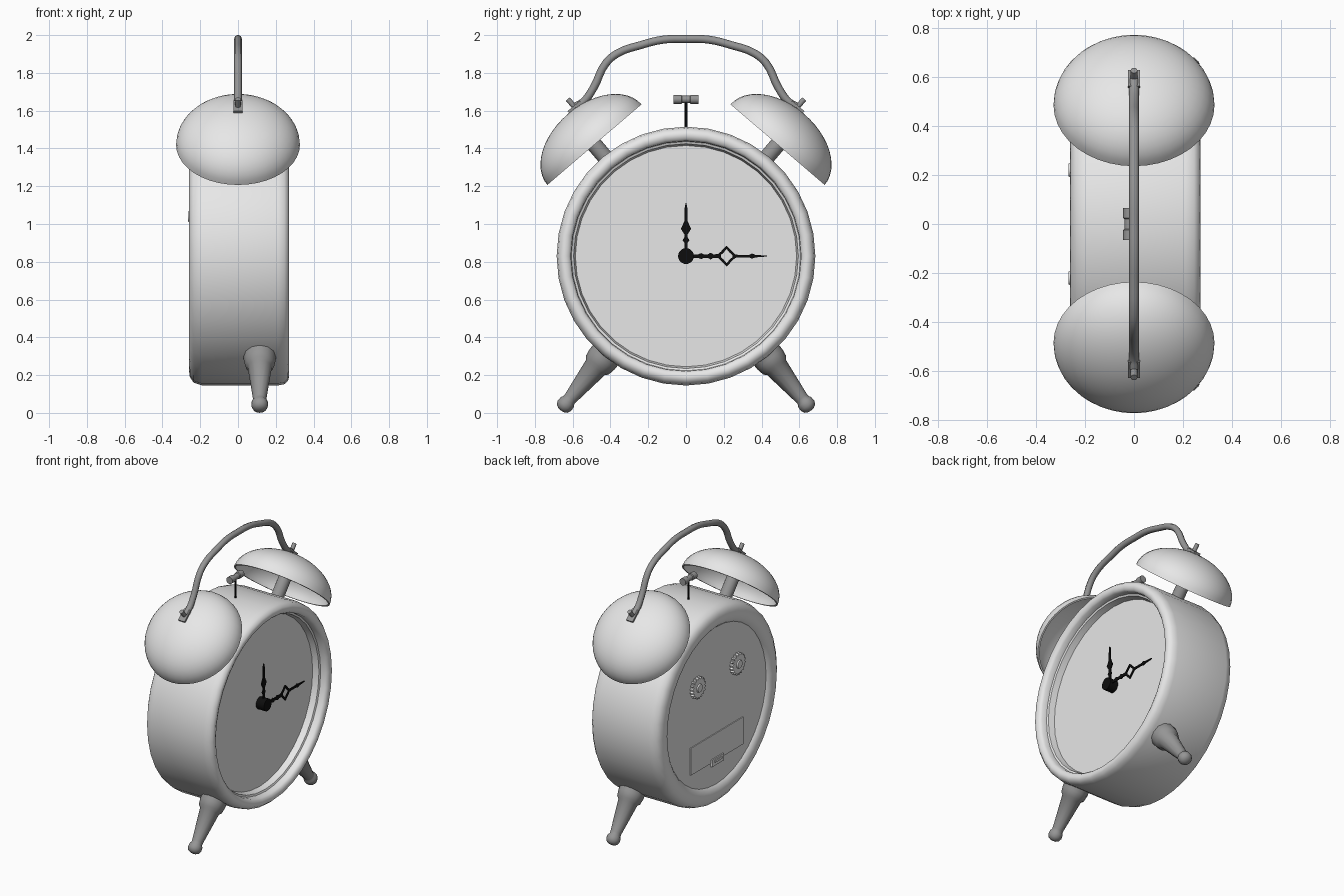
import bpy, bmesh, math
from mathutils import Vector, Matrix

if "Cube" in bpy.data.objects:
    bpy.data.objects.remove(bpy.data.objects["Cube"], do_unlink=True)


def material(name, value):
    m = bpy.data.materials.new(name)
    m.use_nodes = True
    col = (value, value, value, 1)
    m.diffuse_color = col
    m.node_tree.nodes["Principled BSDF"].inputs["Base Color"].default_value = col
    return m


LIGHT = material("light grey", 0.8)
METAL = material("dark metal", 0.3)
BLACK = material("black", 0.004)
CENTRE = Vector((0, 0, 0.83))


def finish(name, bm, mat, angle=40):
    bmesh.ops.recalc_face_normals(bm, faces=bm.faces)
    mesh = bpy.data.meshes.new(name)
    bm.to_mesh(mesh)
    bm.free()
    mesh.materials.append(mat)
    ob = bpy.data.objects.new(name, mesh)
    bpy.context.collection.objects.link(ob)
    bpy.ops.object.select_all(action='DESELECT')
    ob.select_set(True)
    bpy.context.view_layer.objects.active = ob
    bpy.ops.object.shade_smooth_by_angle(angle=math.radians(angle))
    return ob


def lathe(name, profile, origin, axis, mat, segs=32, angle=40, closed=False):
    """Turn (distance along axis, radius) points around an axis."""
    axis = Vector(axis).normalized()
    side = Vector((1, 0, 0)) if abs(axis.x) < 0.5 else Vector((0, 1, 0))
    other = axis.cross(side)
    bm = bmesh.new()
    rings = []
    for s, r in profile:
        base = Vector(origin) + axis * s
        if r == 0:
            rings.append([bm.verts.new(base)] * segs)
            continue
        turn = [2 * math.pi * i / segs for i in range(segs)]
        rings.append([bm.verts.new(base + (side * math.cos(t) + other * math.sin(t)) * r) for t in turn])
    pairs = list(zip(rings, rings[1:]))
    if closed:
        pairs.append((rings[-1], rings[0]))
    for a, b in pairs:
        for i in range(segs):
            j = (i + 1) % segs
            bm.faces.new(list(dict.fromkeys((a[i], a[j], b[j], b[i]))))
    return finish(name, bm, mat, angle)


def rod(name, a, b, r, mat, segs=12):
    d = Vector(b) - Vector(a)
    return lathe(name, [(0, 0), (0, r), (d.length, r), (d.length, 0)], a, d, mat, segs)


def box(name, centre, size, mat, tilt=0):
    bm = bmesh.new()
    m = Matrix.Translation(centre) @ Matrix.Rotation(tilt, 4, 'X') @ Matrix.Diagonal((*size, 1))
    bmesh.ops.create_cube(bm, size=1, matrix=m)
    return finish(name, bm, mat)


def plate(name, outline, x, thick, mat):
    """Extrude a (y, z) outline along x."""
    bm = bmesh.new()
    face = bm.faces.new([bm.verts.new((x, y, z)) for y, z in outline])
    new = bmesh.ops.extrude_face_region(bm, geom=[face])["geom"]
    bmesh.ops.translate(bm, vec=(thick, 0, 0), verts=[v for v in new if isinstance(v, bmesh.types.BMVert)])
    return finish(name, bm, mat)


# Case: rounded drum with a stepped front bezel, dial and recessed back
case = [(-0.235, 0.55), (-0.25, 0.565), (-0.26, 0.6), (-0.255, 0.64), (-0.235, 0.67), (-0.19, 0.685),
        (0.21, 0.685), (0.245, 0.678), (0.265, 0.66), (0.27, 0.64), (0.262, 0.62),
        (0.25, 0.61), (0.215, 0.607), (0.21, 0.595), (0.165, 0.585)]
lathe("case", case, CENTRE, (1, 0, 0), LIGHT, 36)
lathe("dial", [(0.168, 0), (0.168, 0.59)], CENTRE, (1, 0, 0), LIGHT, 36)
lathe("back_panel", [(-0.235, 0), (-0.235, 0.555)], CENTRE, (1, 0, 0), LIGHT, 36)

# Hands: mirrored half-width profiles along the pointing direction
def hand(name, stations, horizontal, x):
    pts = stations + [(s, -w) for s, w in reversed(stations)]
    outline = [(s, w + 0.83) if horizontal else (-w, s + 0.83) for s, w in pts]
    plate(name, outline, x, 0.008, BLACK)


hand("hour_hand", [(0, 0.01), (0.05, 0.008), (0.07, 0.008), (0.085, 0.018), (0.1, 0.008), (0.115, 0.008),
                   (0.13, 0.018), (0.145, 0.027), (0.16, 0.02), (0.185, 0.008), (0.255, 0.007), (0.28, 0.002)],
     False, 0.195)
hand("minute_hand_stem", [(0, 0.01), (0.065, 0.009), (0.08, 0.016), (0.095, 0.009), (0.115, 0.009),
                          (0.13, 0.018), (0.145, 0.009), (0.185, 0.012)], True, 0.21)
hand("minute_hand_tip", [(0.245, 0.012), (0.275, 0.007), (0.335, 0.007), (0.35, 0.014), (0.365, 0.007),
                         (0.43, 0.002)], True, 0.21)
for sy in (-1, 1):
    for sz in (-1, 1):
        arm = [(0.055, 0), (0.03, 0.024), (0, 0.055), (0, 0.038), (0.017, 0.017), (0.038, 0)]
        plate("minute_hand_diamond", [(0.215 + sy * a, 0.83 + sz * b) for a, b in arm], 0.21, 0.008, BLACK)
rod("hand_hub", CENTRE + Vector((0.165, 0, 0)), CENTRE + Vector((0.23, 0, 0)), 0.042, BLACK, 20)

# Back: ridged winding knobs and battery door
for y in (-0.22, 0.22):
    outline = []
    for i in range(18):
        for f, r in ((0, 0.062), (0.25, 0.074), (0.55, 0.074), (0.8, 0.062)):
            t = 2 * math.pi * (i + f) / 18
            outline.append((y + r * math.cos(t), 1.04 + r * math.sin(t)))
    plate("winding_knob", outline, -0.258, 0.025, LIGHT)
    lathe("knob_cap", [(0, 0), (0, 0.03), (-0.008, 0.026), (-0.008, 0)], (-0.258, y, 1.04), (1, 0, 0), LIGHT, 16)
box("battery_door", (-0.237, 0, 0.545), (0.008, 0.58, 0.19), LIGHT)
box("door_latch", (-0.241, 0, 0.45), (0.016, 0.13, 0.05), LIGHT)
box("latch_grip", (-0.25, 0, 0.455), (0.008, 0.08, 0.015), LIGHT)

# Bells, posts, studs, tabs and legs on both sides
for s, side in ((-1, "near"), (1, "far")):
    axis = Vector((0, s * 0.65, 0.76))
    tangent = Vector((0, -s * 0.76, 0.65))
    rim = Vector((0, s * 0.485, 1.42))
    quarter = [math.pi / 2 * i / 12 for i in range(13)]
    dome = [(0.215 * math.sin(t), 0.328 * math.cos(t)) for t in quarter[:-1]] + [(0.215, 0)]
    inner = [(0.203 * math.sin(t), 0.316 * math.cos(t)) for t in quarter[:-1]] + [(0.203, 0)]
    lathe(side + "_bell", dome[::-1] + inner, rim, axis, LIGHT, 40)
    rod(side + "_bell_post", rim - axis * 0.11, rim + axis * 0.2, 0.042, METAL, 16)
    foot = rim + axis * 0.21 + tangent * 0.05
    rod(side + "_bell_stud", foot - axis * 0.02, foot + axis * 0.065, 0.014, METAL)
    box(side + "_handle_tab", foot + axis * 0.01, (0.05, 0.085, 0.014), METAL, -s * math.atan2(0.65, 0.76))
    leg = [(0.64, 0.085), (0.705, 0.085), (0.745, 0.078), (0.76, 0.064), (0.97, 0.036), (0.985, 0.036),
           (0.995, 0.043), (1.02, 0.045), (1.04, 0.036), (1.05, 0.018), (1.052, 0)]
    lathe(side + "_leg", leg, CENTRE + Vector((0.115, 0, 0)), (0, s * 0.63, -0.775), METAL, 12)

# Carrying handle: swept round tube
half = [(0.585, 1.622), (0.545, 1.645), (0.49, 1.72), (0.425, 1.85), (0.36, 1.905), (0.24, 1.947), (0.12, 1.976)]
path = [(-y, z) for y, z in half] + [(0, 1.98)] + half[::-1]
curve = bpy.data.curves.new("handle_path", 'CURVE')
curve.dimensions = '3D'
curve.bevel_depth = 0.021
curve.bevel_resolution = 2
curve.resolution_u = 4
curve.use_fill_caps = True
spline = curve.splines.new('BEZIER')
spline.bezier_points.add(len(path) - 1)
for p, (y, z) in zip(spline.bezier_points, path):
    p.co = (0, y, z)
    p.handle_left_type = p.handle_right_type = 'AUTO'
handle = bpy.data.objects.new("handle", curve)
bpy.context.collection.objects.link(handle)
curve.materials.append(METAL)
bpy.ops.object.select_all(action='DESELECT')
handle.select_set(True)
bpy.context.view_layer.objects.active = handle
bpy.ops.object.convert(target='MESH')
bpy.ops.object.shade_smooth_by_angle(angle=math.radians(50))

# Striker between the bells
rod("striker_rod", (-0.02, 0, 1.48), (-0.02, 0, 1.66), 0.007, BLACK, 8)
lathe("striker_head", [(-0.066, 0), (-0.066, 0.024), (-0.025, 0.024), (-0.02, 0.019), (0.02, 0.019),
                       (0.025, 0.024), (0.066, 0.024), (0.066, 0)], (-0.02, 0, 1.66), (0, 1, 0), METAL, 16)
